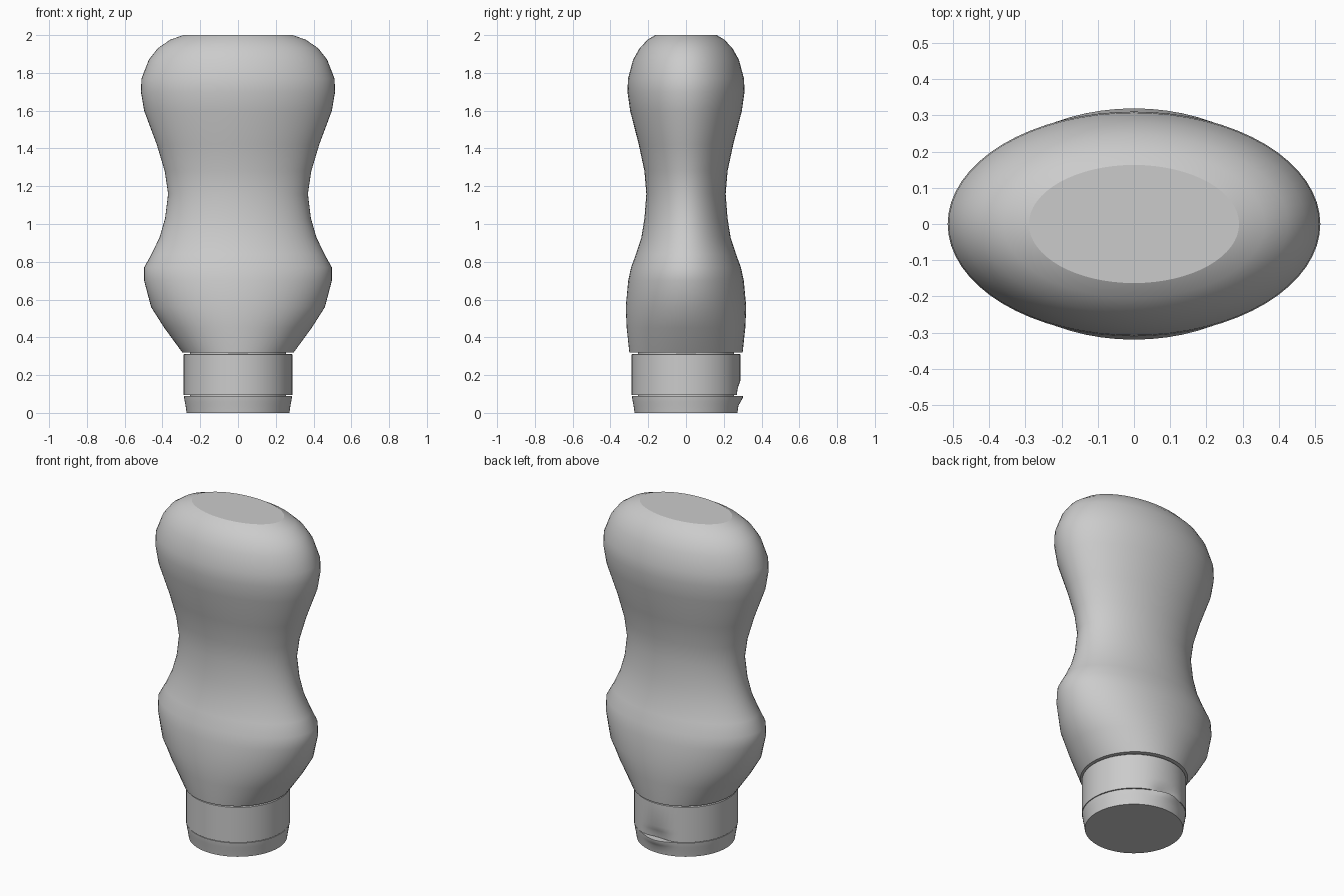
import bpy, bmesh, math

if "Cube" in bpy.data.objects:
    bpy.data.objects.remove(bpy.data.objects["Cube"])

SEGMENTS = 64


def make_material(name, value):
    mat = bpy.data.materials.new(name)
    mat.use_nodes = True
    colour = (value, value, value, 1)
    mat.diffuse_color = colour
    mat.node_tree.nodes["Principled BSDF"].inputs["Base Color"].default_value = colour
    return mat


grey = make_material("light grey plastic", 0.6)


def loft(name, rings, push=None, smooth_angle=30):
    """Stack elliptical rings (z, x radius, y radius); push(z, angle) shifts the wall outward."""
    bm = bmesh.new()
    loops = []
    for z, rx, ry in rings:
        loop = []
        for i in range(SEGMENTS):
            a = math.tau * i / SEGMENTS
            d = push(z, a) if push else 0
            loop.append(bm.verts.new(((rx + d) * math.cos(a), (ry + d) * math.sin(a), z)))
        loops.append(loop)
    for low, high in zip(loops, loops[1:]):
        for i in range(SEGMENTS):
            j = (i + 1) % SEGMENTS
            bm.faces.new((low[i], low[j], high[j], high[i]))
    ends = [bm.faces.new(loops[0][::-1]), bm.faces.new(loops[-1])]
    for face in ends:
        for edge in face.edges:
            edge.smooth = False
    mesh = bpy.data.meshes.new(name)
    bm.to_mesh(mesh)
    bm.free()
    mesh.materials.append(grey)
    obj = bpy.data.objects.new(name, mesh)
    bpy.context.collection.objects.link(obj)
    bpy.ops.object.select_all(action="DESELECT")
    obj.select_set(True)
    bpy.context.view_layer.objects.active = obj
    bpy.ops.object.shade_smooth_by_angle(angle=math.radians(smooth_angle), keep_sharp_edges=True)
    return obj


# Waisted oval bottle: height, half width, half depth
body_rings = [
    (0.32, 0.295, 0.3), (0.45, 0.39, 0.314), (0.56, 0.46, 0.319),
    (0.7, 0.497, 0.306), (0.77, 0.497, 0.291), (0.84, 0.458, 0.265),
    (0.93, 0.415, 0.236), (1.03, 0.386, 0.22), (1.16, 0.37, 0.21),
    (1.28, 0.388, 0.22), (1.42, 0.43, 0.25), (1.6, 0.497, 0.296),
    (1.7, 0.514, 0.31), (1.77, 0.511, 0.307), (1.87, 0.472, 0.28),
    (1.93, 0.425, 0.246), (1.975, 0.36, 0.204), (2, 0.29, 0.163),
]
loft("bottle_body", body_rings, smooth_angle=40)


def circular(profile):
    return [(z, r, r) for z, r in profile]


def back_window(angle):
    """Smooth bump that is one at the back centre and fades to the sides."""
    t = (angle - math.pi / 2) / 0.45
    return math.cos(t * math.pi / 2) ** 2 if abs(t) < 1 else 0


def thumb_scoop(z, angle):
    return -0.022 * back_window(angle) * max(0, min(1, (0.17 - z) / 0.06))


def lid_lip(z, angle):
    return 0.016 * back_window(angle) * max(0, min(1, (z - 0.04) / 0.04))


# Neck core, seen only in the thin grooves
loft("neck_core", circular([(0.05, 0.255), (0.35, 0.255)]))

# Cap collar with a thumb scoop at the back
loft("cap_collar", circular([(0.094, 0.288), (0.12, 0.288), (0.14, 0.288),
                             (0.17, 0.288), (0.308, 0.288), (0.313, 0.284)]), thumb_scoop)

# Flip lid with a small lifting lip at the back
loft("cap_lid", circular([(0, 0.272), (0.04, 0.278), (0.06, 0.282),
                          (0.08, 0.285), (0.09, 0.286)]), lid_lip)
